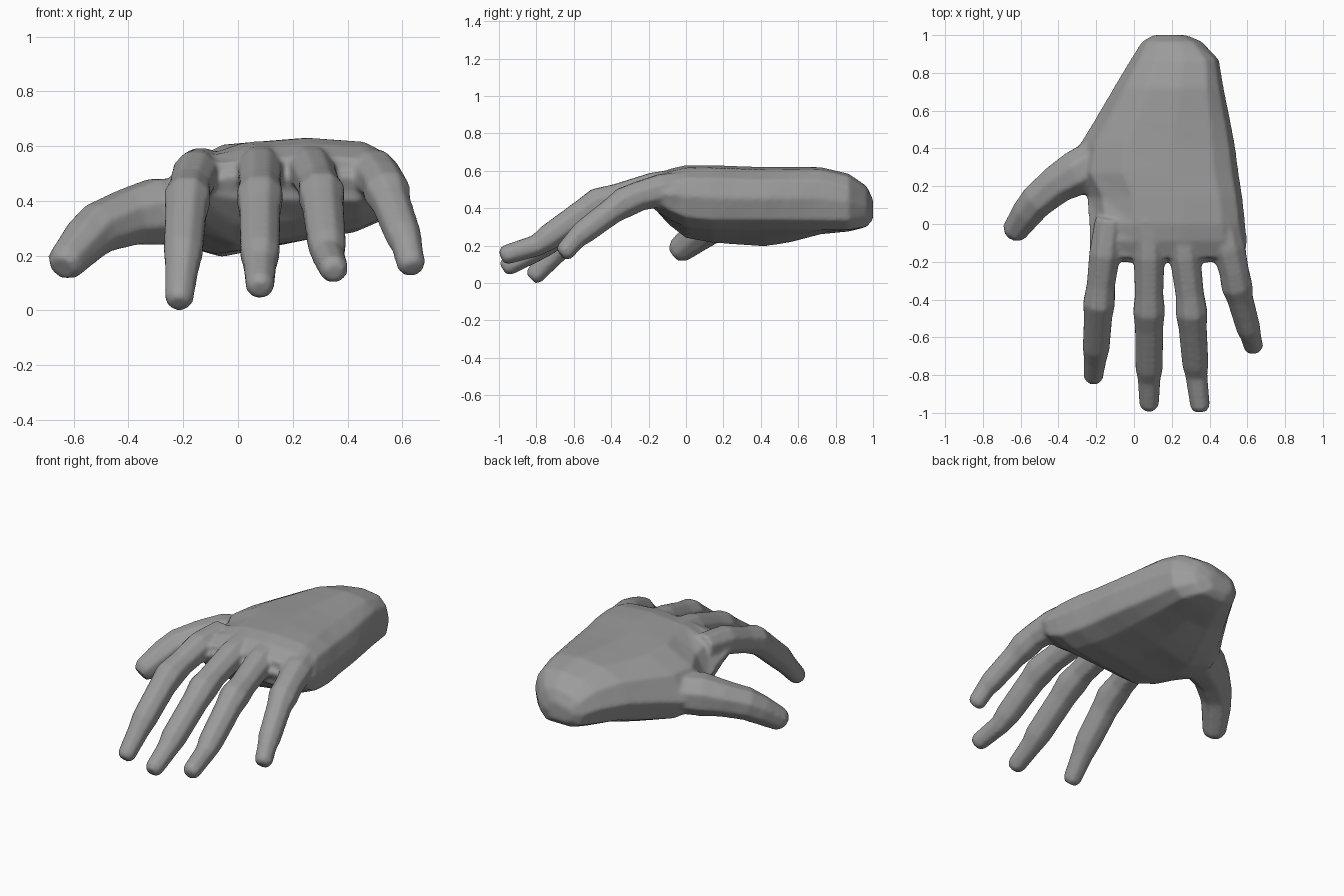
import bpy, bmesh, math
from mathutils import Vector

skin = bpy.data.materials.new("plain_grey")
skin.diffuse_color = (0.33, 0.33, 0.33, 1)

bm = bmesh.new()


def loft(rings):
    """Skin a closed tube through rings of equal length and cap both ends."""
    loops = [[bm.verts.new(p) for p in r] for r in rings]
    n = len(loops[0])
    faces = [bm.faces.new((a[i], a[(i + 1) % n], b[(i + 1) % n], b[i]))
             for a, b in zip(loops, loops[1:]) for i in range(n)]
    faces += [bm.faces.new(loops[0]), bm.faces.new(loops[-1])]
    bmesh.ops.recalc_face_normals(bm, faces=faces)


def digit(path, sides=8):
    """Finger along (x, y, z, radius) points, rings square to the path."""
    pts = [Vector(p[:3]) for p in path]
    rings = []
    for i, p in enumerate(pts):
        d = (pts[min(i + 1, len(pts) - 1)] - pts[max(i - 1, 0)]).normalized()
        side = d.cross(Vector((0, 0, 1))).normalized()
        up = side.cross(d)
        r = path[i][3]
        rings.append([p + r * (side * math.cos(a) + up * math.sin(a))
                      for a in (math.tau * (k + 0.5) / sides for k in range(sides))])
    loft(rings)


def palm_ring(y, x0, x1, zl, zt, zb, zr):
    """Palm section: left edge height zl, top zt, thumb pad bottom zb, outer bottom zr."""
    zm = (zt + zr) / 2
    prof = [(0, zl), (.10, zl + (zt - zl) * .6), (.3, zt - .02), (.6, zt), (.85, zt - .015),
            (.96, zt - .07), (1, zm), (.96, zr + .05), (.82, zr), (.55, (zb + zr) / 2),
            (.28, zb), (.08, zl + (zb - zl) * .7)]
    return [(x0 + (x1 - x0) * u, y, z) for u, z in prof]


# palm and wrist: y, left, right, left edge z, top, thumb pad bottom, outer bottom
loft([palm_ring(*s) for s in [
    (1.0, .10, .28, .40, .45, .34, .34),
    (.965, .04, .36, .40, .52, .30, .30),
    (.87, -.02, .45, .42, .585, .275, .285),
    (.72, -.11, .475, .42, .62, .26, .285),
    (.55, -.21, .51, .39, .62, .215, .285),
    (.42, -.29, .535, .36, .62, .195, .285),
    (.27, -.32, .555, .35, .625, .205, .285),
    (.14, -.25, .575, .38, .63, .215, .285),
    (.0, -.24, .59, .44, .63, .24, .30),
    (-.09, -.24, .60, .47, .61, .31, .34),
    (-.18, -.23, .59, .48, .565, .41, .40)]])

# four fingers: knuckle, root, middle joint, end joint, tip
fingers = [
    [(-.13, .03, .52, .08), (-.155, -.16, .50, .088), (-.175, -.32, .445, .08),
     (-.185, -.42, .41, .09), (-.19, -.49, .355, .08), (-.20, -.65, .215, .076),
     (-.205, -.71, .15, .064), (-.215, -.81, .04, .054), (-.217, -.828, .022, .036)],
    [(.08, .03, .545, .08), (.08, -.17, .51, .088), (.08, -.37, .45, .08),
     (.08, -.46, .415, .09), (.08, -.54, .36, .08), (.08, -.76, .21, .077),
     (.08, -.82, .165, .064), (.08, -.955, .09, .055), (.08, -.98, .075, .036)],
    [(.25, .03, .545, .08), (.27, -.17, .51, .088), (.295, -.37, .455, .08),
     (.305, -.47, .425, .09), (.31, -.54, .38, .08), (.325, -.74, .24, .074),
     (.33, -.80, .20, .062), (.35, -.965, .15, .055), (.352, -.99, .14, .036)],
    [(.46, .05, .52, .085), (.50, -.13, .495, .095), (.53, -.25, .465, .084),
     (.545, -.33, .43, .088), (.56, -.39, .39, .074), (.605, -.55, .27, .068),
     (.617, -.59, .235, .058), (.633, -.65, .165, .054), (.637, -.668, .15, .036)],
]
for f in fingers:
    digit(f)

# webs of flesh between neighbouring finger roots
for x in (-.03, .18, .39):
    digit([(x, .02, .50, .08), (x, -.12, .48, .075), (x, -.19, .45, .05)])

# thumb
digit([(-.16, .36, .37, .12), (-.30, .27, .36, .13), (-.40, .215, .34, .11),
       (-.51, .125, .30, .098), (-.56, .065, .255, .09), (-.63, -.035, .175, .072),
       (-.643, -.06, .155, .05)])

mesh = bpy.data.meshes.new("hand")
bm.to_mesh(mesh)
bm.free()
mesh.materials.append(skin)
hand = bpy.data.objects.new("hand", mesh)
bpy.context.collection.objects.link(hand)

# fuse the parts into one soft skin
fuse = hand.modifiers.new("fuse", 'REMESH')
fuse.mode = 'VOXEL'
fuse.voxel_size = 0.011
fuse.use_smooth_shade = True
soft = hand.modifiers.new("soften", 'SMOOTH')
soft.factor = 0.5
soft.iterations = 8
